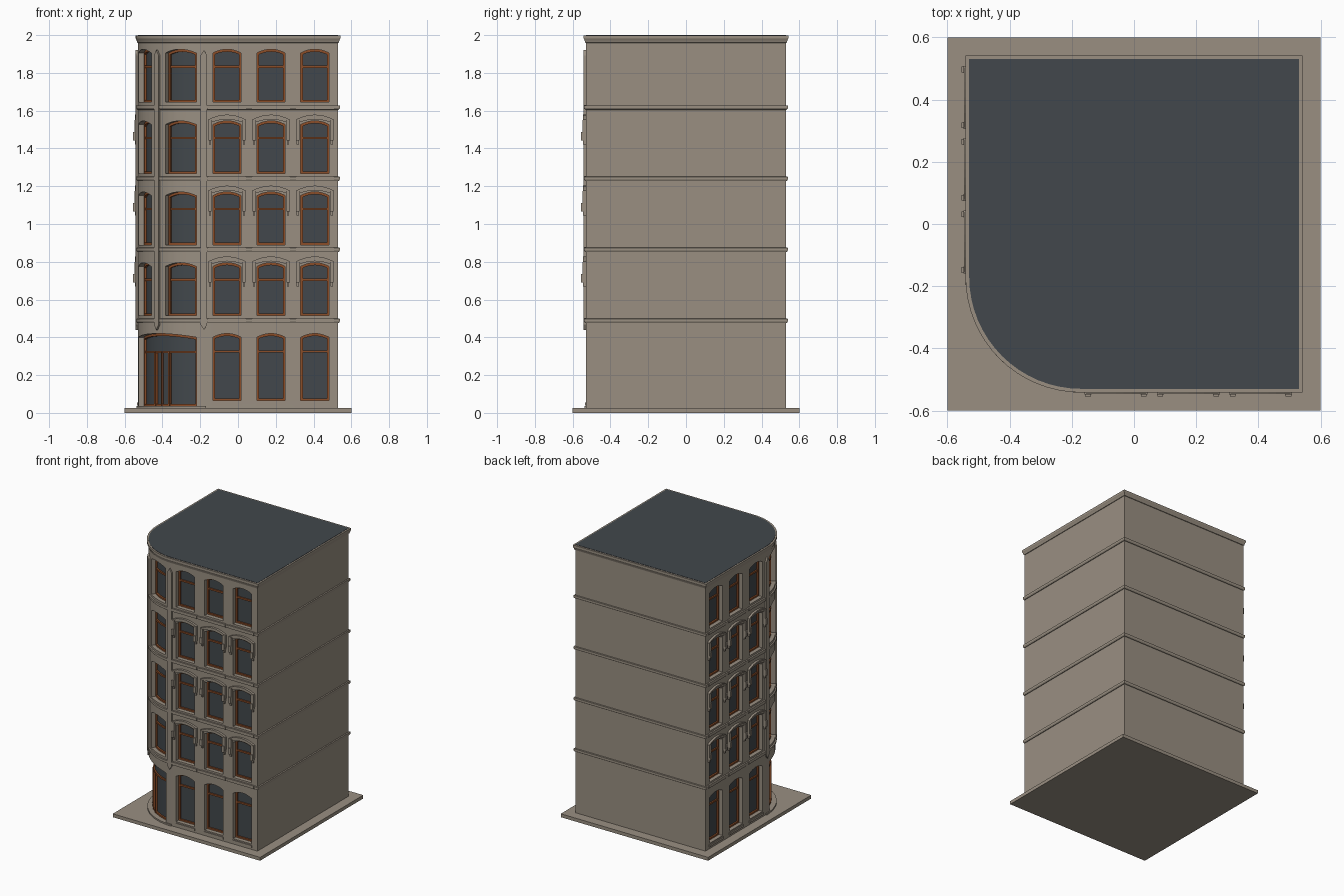
import bpy, bmesh, math

if "Cube" in bpy.data.objects:
    bpy.data.objects.remove(bpy.data.objects["Cube"])

R, C, H = 0.36, -0.17, 0.53          # corner radius, corner centre, half width
ARC = R * math.pi / 2
MID = C - ARC / 2                    # middle of the rounded corner along the facade
DEPTH = 0.045                        # window recess


def material(name, col):
    m = bpy.data.materials.new(name)
    m.diffuse_color = (*col, 1)
    m.use_nodes = True
    m.node_tree.nodes["Principled BSDF"].inputs["Base Color"].default_value = m.diffuse_color
    return m


STONE = material("stone", (0.32, 0.275, 0.222))
GLASS = material("dark_slate", (0.054, 0.064, 0.072))
WOOD = material("brown_wood", (0.26, 0.075, 0.022))


def P(s, d, z):
    """Facade point: s runs along front, corner and left side; d is outward."""
    if s >= C:
        return (s, -H - d, z)
    if s > C - ARC:
        t = (C - s) / R
        return (C - (R + d) * math.sin(t), C - (R + d) * math.cos(t), z)
    return (-H - d, C + (C - ARC - s), z)


def mirror(s):
    return 2 * MID - s


def strip(bm, s0, s1, lo, hi, d0, d1, n=1):
    """Solid following the facade between heights lo and hi (numbers or functions of s)."""
    f = lambda g, s: g(s) if callable(g) else g
    rings = []
    for i in range(n + 1):
        s = s0 + (s1 - s0) * i / n
        a, b = f(lo, s), f(hi, s)
        rings.append([bm.verts.new(P(s, d, z)) for d, z in ((d0, a), (d1, a), (d1, b), (d0, b))])
    for r, q in zip(rings, rings[1:]):
        for k in range(4):
            bm.faces.new((r[k], r[(k + 1) % 4], q[(k + 1) % 4], q[k]))
    bm.faces.new(rings[0])
    bm.faces.new(rings[-1][::-1])


def outline(d):
    pts = [(H + d, H + d), (-H - d, H + d)]
    for i in range(17):
        t = math.pi / 2 * (1 - i / 16)
        pts.append((C - (R + d) * math.sin(t), C - (R + d) * math.cos(t)))
    return pts + [(H + d, -H - d)]


def prism(bm, levels):
    """Loft of the building outline through (offset, z) levels."""
    rings = [[bm.verts.new((x, y, z)) for x, y in outline(d)] for d, z in levels]
    n = len(rings[0])
    for r, q in zip(rings, rings[1:]):
        for k in range(n):
            bm.faces.new((r[k], r[(k + 1) % n], q[(k + 1) % n], q[k]))
    bm.faces.new(rings[0][::-1])
    bm.faces.new(rings[-1])


def finish(bm, name, mat):
    bmesh.ops.recalc_face_normals(bm, faces=bm.faces)
    me = bpy.data.meshes.new(name)
    bm.to_mesh(me)
    bm.free()
    me.materials.append(mat)
    ob = bpy.data.objects.new(name, me)
    bpy.context.collection.objects.link(ob)
    return ob


def smooth(ob):
    bpy.ops.object.select_all(action='DESELECT')
    ob.select_set(True)
    bpy.context.view_layer.objects.active = ob
    bpy.ops.object.shade_smooth_by_angle(angle=math.radians(20))


def arch(c, hw, top, rise):
    return lambda s: top - rise * ((s - c) / hw) ** 2


# Window list: centre, half width, sill, top, transom
FLAT = [-0.058, 0.175, 0.407]
FLAT += [mirror(s) for s in FLAT]
CURVE = [C - R * math.radians(22.4)]
CURVE += [mirror(s) for s in CURVE]
FLOORS = [(0.515, 0.795, 0.705), (0.89, 1.17, 1.08), (1.268, 1.546, 1.455), (1.645, 1.925, 1.833)]
windows = [(s, 0.075, 0.065, 0.42, 0.325) for s in FLAT]
for z0, z1, zt in FLOORS:
    windows += [(s, 0.075, z0, z1, zt) for s in FLAT]
    windows += [(s, 0.09, z0, z1, zt) for s in CURVE]
DOOR_HW = R * math.radians(37)
windows.append((MID, DOOR_HW, 0.035, 0.42, 0.322))

cut, glass, frame = bmesh.new(), bmesh.new(), bmesh.new()
for c, hw, z0, z1, zt in windows:
    n = 20 if hw > 0.1 else 8
    top = arch(c, hw, z1, 0.02)
    low = lambda s, top=top: top(s) - 0.013
    strip(cut, c - hw, c + hw, z0, top, -DEPTH, 0.03, n)
    strip(glass, c - hw, c + hw, z0, top, -DEPTH - 0.003, -DEPTH + 0.004, n)
    a, b, w = -DEPTH, -DEPTH + 0.016, 0.011
    strip(frame, c - hw, c + hw, low, top, a, b, n)
    strip(frame, c - hw, c + hw, z0, z0 + w, a, b, n)
    strip(frame, c - hw, c + hw, zt - 0.006, zt + 0.006, a, b - 0.002, n)
    for e in (c - hw, c + hw - w):
        strip(frame, e, e + w, z0, z1 - 0.02, a, b)

# Entrance door posts and middle joint
for deg, w in ((-9, 0.012), (0, 0.006), (9, 0.012)):
    s = MID + R * math.radians(deg)
    strip(frame, s - w / 2, s + w / 2, 0.035, 0.322, -DEPTH, -DEPTH + 0.02)

# Walls with recessed openings
bm = bmesh.new()
prism(bm, [(0, 0.01), (0, 1.98)])
walls = finish(bm, "walls", STONE)
cutter = finish(cut, "opening_cutter", STONE)
cutter.hide_render = True
mod = walls.modifiers.new("openings", 'BOOLEAN')
mod.object, mod.operation, mod.solver = cutter, 'DIFFERENCE', 'EXACT'
bpy.context.view_layer.objects.active = walls
bpy.ops.object.modifier_apply(modifier=mod.name)
bpy.data.objects.remove(cutter)
smooth(walls)
smooth(finish(glass, "window_glass", GLASS))
finish(frame, "window_frames", WOOD)

# Pavement slab
bm = bmesh.new()
bmesh.ops.create_cube(bm, size=1)
bmesh.ops.scale(bm, vec=(1.2, 1.2, 0.025), verts=bm.verts)
bmesh.ops.translate(bm, vec=(0, 0, 0.0125), verts=bm.verts)
finish(bm, "pavement_slab", STONE)

# Entrance step
bm = bmesh.new()
strip(bm, mirror(C), C, 0.02, 0.036, -0.02, 0.008, 16)
finish(bm, "entrance_step", STONE)

# Floor bands
bm = bmesh.new()
for z in (0.488, 0.864, 1.24, 1.617):
    prism(bm, [(-0.005, z - 0.014), (0.004, z - 0.012), (0.009, z - 0.004), (0.009, z + 0.01), (-0.005, z + 0.012)])
smooth(finish(bm, "floor_bands", STONE))

# Cornice and roof
bm = bmesh.new()
prism(bm, [(-0.01, 1.955), (0.004, 1.96), (0.008, 1.975), (0.012, 1.982), (0.012, 1.998)])
smooth(finish(bm, "cornice", STONE))
bm = bmesh.new()
prism(bm, [(0, 1.99), (0, 2.0)])
finish(bm, "roof", GLASS)

# Sills under windows
bm = bmesh.new()
for s in FLAT:
    strip(bm, s - 0.08, s + 0.08, 0.04, 0.056, -0.005, 0.006)
    for z in (0.488, 0.864, 1.24, 1.617):
        strip(bm, s - 0.1, s + 0.1, z - 0.008, z + 0.014, -0.005, 0.0115)
finish(bm, "window_sills", STONE)

# Arched hoods with brackets on the middle floors
bm = bmesh.new()
for s in FLAT:
    for z0, z1, zt in FLOORS[:3]:
        hi, lo = arch(s, 0.1, z1 + 0.033, 0.026), arch(s, 0.1, z1 + 0.008, 0.024)
        mid = arch(s, 0.1, z1 + 0.022, 0.025)
        strip(bm, s - 0.1, s + 0.1, lo, hi, -0.005, 0.01, 8)
        strip(bm, s - 0.1, s + 0.1, mid, hi, 0, 0.016, 8)
        for e in (-0.09, 0.09):
            strip(bm, s + e - 0.011, s + e + 0.011, z1 - 0.09, z1 + 0.004, -0.005, 0.018)
            strip(bm, s + e - 0.009, s + e + 0.009, z1 - 0.105, z1 - 0.06, -0.005, 0.025)
            strip(bm, s + e - 0.006, s + e + 0.006, z1 - 0.125, z1 - 0.1, -0.005, 0.014)
finish(bm, "window_hoods", STONE)

# Pointed pilasters framing the rounded corner
bm = bmesh.new()
for c in (-0.18, MID, mirror(-0.18)):
    tip = lambda s, c=c: 1.6 * abs(s - c)
    strip(bm, c - 0.017, c + 0.017, lambda s: 0.44 + tip(s), lambda s: 1.92 - tip(s), -0.005, 0.012, 4)
finish(bm, "corner_pilasters", STONE)
